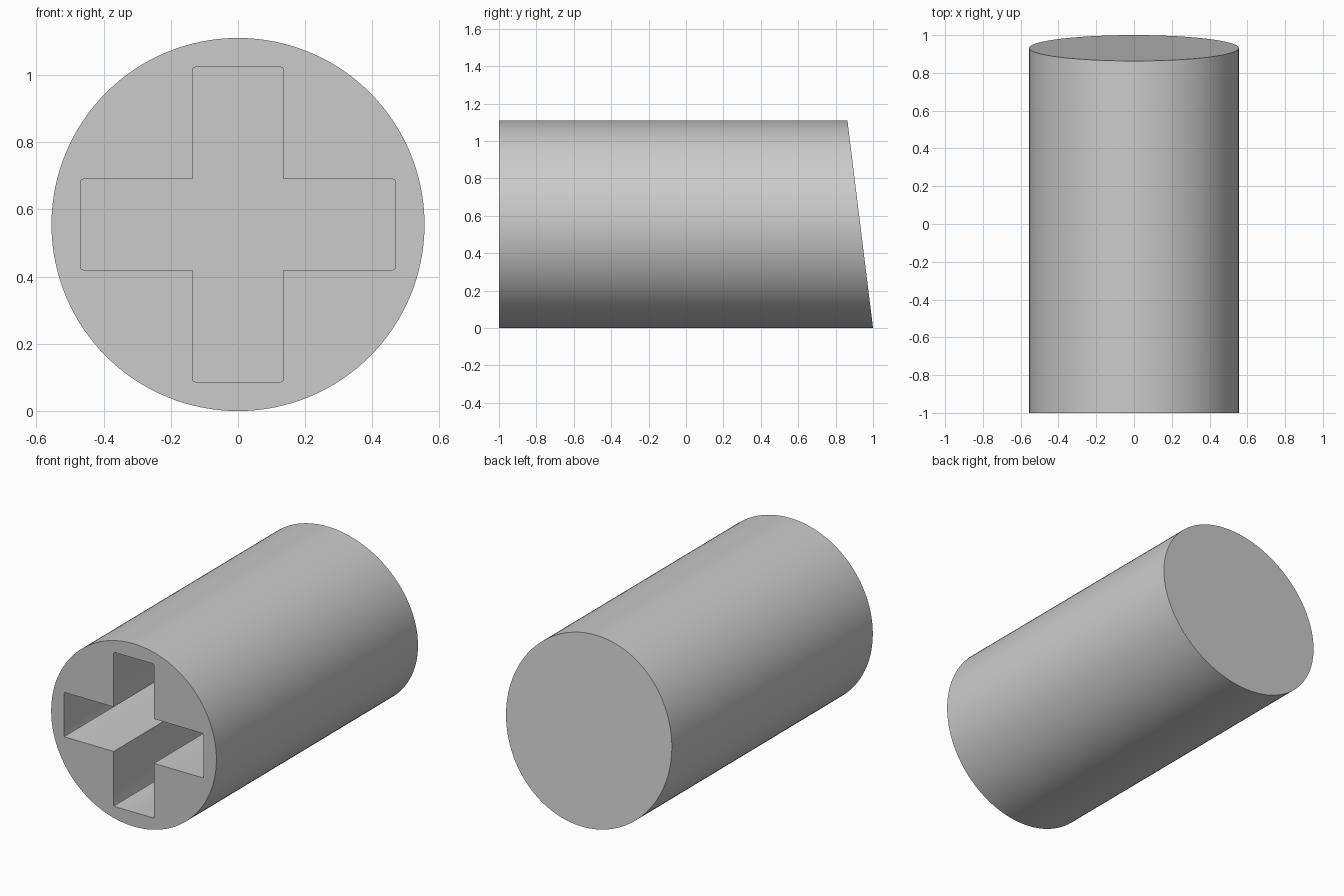
import bpy, bmesh, math
from mathutils import Matrix, Vector

RADIUS = 0.555      # cylinder radius, also the height of its axis
FRONT, BACK = -1.0, 1.0
SLANT = 0.137       # how far the top of the back end leans forward
ARM, HALF = 0.468, 0.135   # cross arm length and half thickness
DEPTH = 1.0         # socket depth

old = bpy.data.objects.get("Cube")
if old:
    bpy.data.objects.remove(old, do_unlink=True)

grey = bpy.data.materials.new("plain grey")
grey.use_nodes = True
colour = (0.6, 0.6, 0.6, 1)
grey.diffuse_color = colour
grey.node_tree.nodes["Principled BSDF"].inputs["Base Color"].default_value = colour


def make_object(name, bm):
    mesh = bpy.data.meshes.new(name)
    bmesh.ops.recalc_face_normals(bm, faces=bm.faces)
    bm.to_mesh(mesh)
    bm.free()
    mesh.materials.append(grey)
    obj = bpy.data.objects.new(name, mesh)
    bpy.context.collection.objects.link(obj)
    return obj


# Round stem lying along y, with a slanted back end
bm = bmesh.new()
bmesh.ops.create_cone(bm, cap_ends=True, segments=128, radius1=RADIUS, radius2=RADIUS,
                      depth=BACK - FRONT,
                      matrix=Matrix.Translation((0, 0, RADIUS)) @ Matrix.Rotation(math.pi / 2, 4, 'X'))
for v in bm.verts:
    if v.co.y > 0:
        v.co.y = BACK - SLANT * v.co.z / (2 * RADIUS)
stem = make_object("stem", bm)

# Cross-shaped cutter: one arm outline repeated at four quarter turns
bm = bmesh.new()
outline = []
for quarter in range(4):
    turn = Matrix.Rotation(quarter * math.pi / 2, 2)
    for u, w in ((HALF, -HALF), (ARM, -HALF), (ARM, HALF)):
        p = turn @ Vector((u, w))
        outline.append(bm.verts.new((p.x, FRONT - 0.1, RADIUS + p.y)))
cross = bm.faces.new(outline)
swept = bmesh.ops.extrude_face_region(bm, geom=[cross])["geom"]
bmesh.ops.translate(bm, vec=(0, DEPTH + 0.1, 0),
                    verts=[g for g in swept if isinstance(g, bmesh.types.BMVert)])
# Slightly rounded arm tips
tips = [e for e in bm.edges
        if abs(e.verts[0].co.y - e.verts[1].co.y) > 0.5
        and math.hypot(e.verts[0].co.x, e.verts[0].co.z - RADIUS) > 0.4]
bmesh.ops.bevel(bm, geom=tips, offset=0.007, segments=2, profile=0.5, affect='EDGES')
cutter = make_object("socket_cutter", bm)
cutter.hide_render = True

# Sink the cross socket into the front
cut = stem.modifiers.new("socket", 'BOOLEAN')
cut.operation = 'DIFFERENCE'
cut.solver = 'EXACT'
cut.object = cutter
bpy.context.view_layer.objects.active = stem
for obj in bpy.context.selected_objects:
    obj.select_set(False)
stem.select_set(True)
bpy.ops.object.modifier_apply(modifier=cut.name)
bpy.data.objects.remove(cutter, do_unlink=True)
bpy.ops.object.shade_smooth_by_angle(angle=math.radians(30))
